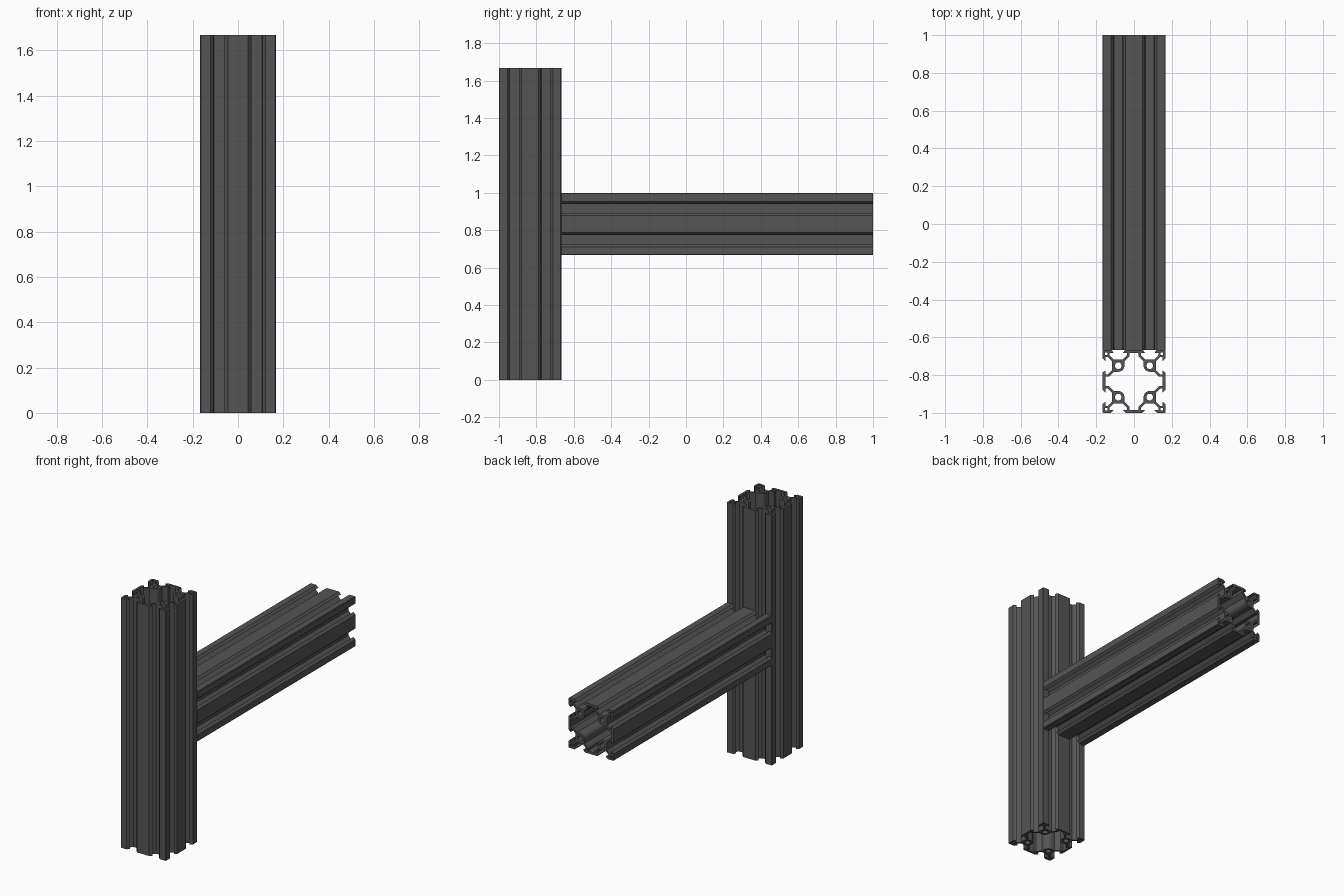
import bpy, bmesh
from math import cos, sin, pi, radians

if "Cube" in bpy.data.objects:
    bpy.data.objects.remove(bpy.data.objects["Cube"])

S = 1 / 120            # profile is drawn 40 units wide -> 0.333
LENGTH = 200 * S

metal = bpy.data.materials.new("dark_metal")
metal.diffuse_color = (0.09, 0.09, 0.09, 1)
metal.use_nodes = True
metal.node_tree.nodes["Principled BSDF"].inputs["Base Color"].default_value = metal.diffuse_color


def full_loop(half_side):
    """Mirror an eighth of the section over the diagonal, then turn it four times."""
    mirrored = [(y, x) for x, y in reversed(half_side)]
    quarter = half_side + [p for p in mirrored if p != half_side[-1]]
    loop = []
    for _ in range(4):
        loop += quarter
        quarter = [(y, -x) for x, y in quarter]
    return loop


def circle(cx, cy, r, n):
    return [(cx + r * cos(2 * pi * i / n), cy + r * sin(2 * pi * i / n)) for i in range(n)]


def square(cx, cy, h):
    return [(cx - h, cy - h), (cx + h, cy - h), (cx + h, cy + h), (cx - h, cy + h)]


# Outer outline: centre land, V slot with T-shaped pocket, corner land
outer = full_loop([(5.42, 20), (7.1, 18.2), (4.5, 18.2), (4.5, 16.56), (7.16, 13.9),
                   (12.84, 13.9), (15.5, 16.56), (15.5, 18.2), (12.9, 18.2),
                   (14.58, 20), (19.6, 20)])
# Central cavity, wrapping around the four screw bosses
boss_arc = [(10 + 3.9 * cos(a), 10 + 3.9 * sin(a))
            for a in (radians(180 + 15 * i) for i in range(4))]
cavity = full_loop([(3.0, 18.2), (3.0, 15.94), (6.1, 12.84)] + boss_arc)

loops = [outer, cavity]
for sx in (-1, 1):
    for sy in (-1, 1):
        loops.append(circle(10 * sx, 10 * sy, 2.1, 24))     # screw bore
        loops.append(square(17.7 * sx, 17.7 * sy, 0.8))     # corner bore


def extrusion(name, location, rotation):
    curve = bpy.data.curves.new(name + "_profile", 'CURVE')
    curve.dimensions = '2D'
    curve.fill_mode = 'BOTH'
    curve.extrude = LENGTH / 2
    for loop in loops:
        sp = curve.splines.new('POLY')
        sp.points.add(len(loop) - 1)
        for pt, (x, y) in zip(sp.points, loop):
            pt.co = (x * S, y * S, 0, 1)
        sp.use_cyclic_u = True
        sp.use_smooth = False
    temp = bpy.data.objects.new(name + "_temp", curve)
    bpy.context.collection.objects.link(temp)
    deps = bpy.context.evaluated_depsgraph_get()
    mesh = bpy.data.meshes.new_from_object(temp.evaluated_get(deps))
    bpy.data.objects.remove(temp)

    # Weld caps to the walls
    bm = bmesh.new()
    bm.from_mesh(mesh)
    bmesh.ops.remove_doubles(bm, verts=bm.verts, dist=1e-5)
    bmesh.ops.recalc_face_normals(bm, faces=bm.faces)
    bm.to_mesh(mesh)
    bm.free()

    mesh.name = name
    mesh.materials.clear()
    mesh.materials.append(metal)
    obj = bpy.data.objects.new(name, mesh)
    obj.location = location
    obj.rotation_euler = rotation
    bpy.context.collection.objects.link(obj)
    bpy.ops.object.select_all(action='DESELECT')
    obj.select_set(True)
    bpy.context.view_layer.objects.active = obj
    bpy.ops.object.shade_smooth_by_angle(angle=radians(25))
    return obj


# Upright post at the front, cross beam butted against its back
extrusion("upright_post", (0, -1 + 20 * S, LENGTH / 2), (0, 0, 0))
extrusion("cross_beam", (0, 1 - LENGTH / 2, 1 - 20 * S), (radians(90), 0, 0))
